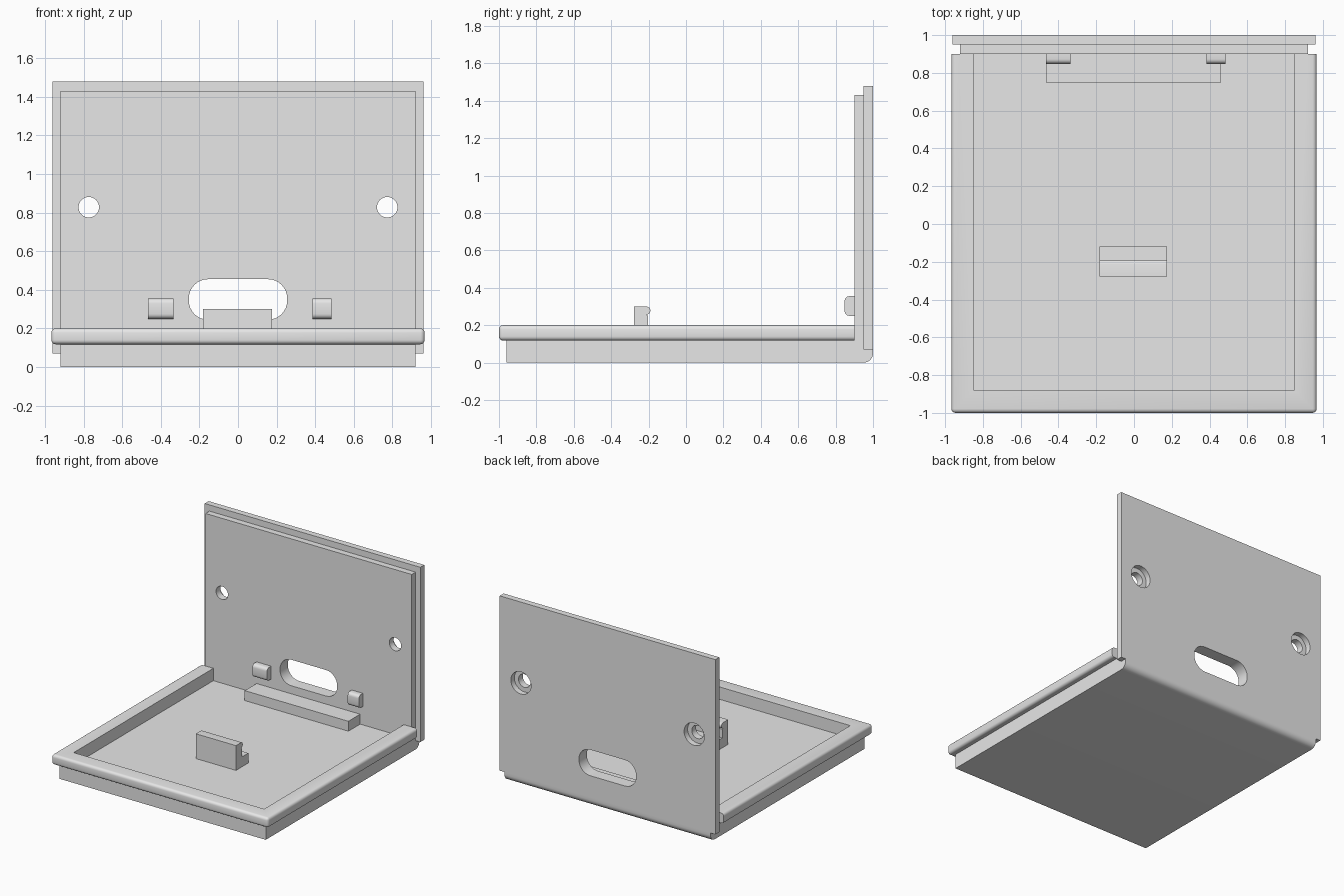
import bpy, bmesh, math

if "Cube" in bpy.data.objects:
    bpy.data.objects.remove(bpy.data.objects["Cube"])

plastic = bpy.data.materials.new("light_grey_plastic")
plastic.diffuse_color = (0.8, 0.8, 0.8, 1)
plastic.use_nodes = True
plastic.node_tree.nodes["Principled BSDF"].inputs["Base Color"].default_value = plastic.diffuse_color


def add_object(name, bm):
    bmesh.ops.recalc_face_normals(bm, faces=bm.faces[:])
    me = bpy.data.meshes.new(name)
    bm.to_mesh(me)
    bm.free()
    me.materials.append(plastic)
    ob = bpy.data.objects.new(name, me)
    bpy.context.collection.objects.link(ob)
    return ob


def box(name, x0, x1, y0, y1, z0, z1, bevel=0, rule=None, segments=4):
    """Box; edges whose midpoint passes the rule are rounded."""
    bm = bmesh.new()
    bmesh.ops.create_cube(bm, size=1)
    for v in bm.verts:
        v.co = ((x0 + x1) / 2 + v.co.x * (x1 - x0),
                (y0 + y1) / 2 + v.co.y * (y1 - y0),
                (z0 + z1) / 2 + v.co.z * (z1 - z0))
    if bevel:
        edges = [e for e in bm.edges if rule((e.verts[0].co + e.verts[1].co) / 2)]
        bmesh.ops.bevel(bm, geom=edges, offset=bevel, segments=segments,
                        profile=0.5, affect='EDGES')
    return add_object(name, bm)


def extrude(name, pts, to3d, offset):
    """Extrude a closed 2D outline along an offset vector."""
    bm = bmesh.new()
    face = bm.faces.new([bm.verts.new(to3d(a, b)) for a, b in pts])
    res = bmesh.ops.extrude_face_region(bm, geom=[face])
    verts = [g for g in res["geom"] if isinstance(g, bmesh.types.BMVert)]
    bmesh.ops.translate(bm, verts=verts, vec=offset)
    return add_object(name, bm)


def arc(cx, cz, r, a0, a1, n):
    return [(cx + r * math.cos(math.radians(a0 + (a1 - a0) * i / n)),
             cz + r * math.sin(math.radians(a0 + (a1 - a0) * i / n)))
            for i in range(n + 1)]


def combine(target, tool, operation):
    mod = target.modifiers.new("cut", 'BOOLEAN')
    mod.operation = operation
    mod.solver = 'EXACT'
    mod.object = tool
    bpy.context.view_layer.objects.active = target
    bpy.ops.object.modifier_apply(modifier=mod.name)
    bpy.data.objects.remove(tool, do_unlink=True)


def smooth(ob):
    bpy.ops.object.select_all(action='DESELECT')
    ob.select_set(True)
    bpy.context.view_layer.objects.active = ob
    bpy.ops.object.shade_smooth_by_angle(angle=math.radians(35))


# Tray: narrow base plus overhanging rounded rim, hollowed out
body = box("tray_and_back_panel", -0.92, 0.92, -0.96, 1.0, 0, 0.15, 0.05,
           lambda m: m.y > 0.99 and m.z < 0.01, 6)
rim = box("rim", -0.967, 0.967, -1.0, 0.9, 0.118, 0.2, 0.022,
          lambda m: m.y < 0.89)
combine(body, rim, 'UNION')
combine(body, box("cavity", -0.85, 0.85, -0.88, 0.9, 0.1, 0.4), 'DIFFERENCE')

# Upright back panel: inner plate and slightly larger outer plate
combine(body, box("inner_plate", -0.92, 0.92, 0.9, 0.97, 0.06, 1.43), 'UNION')
combine(body, box("outer_plate", -0.962, 0.962, 0.95, 1.0, 0.07, 1.48), 'UNION')

# Cable slot
r = 0.1
slot = (arc(0.155, 0.355, r, 0, 90, 8) + arc(-0.155, 0.355, r, 90, 180, 8)
        + arc(-0.155, 0.345, r, 180, 270, 8) + arc(0.155, 0.345, r, 270, 360, 8))
combine(body, extrude("slot", slot, lambda a, b: (a, 0.85, b), (0, 0.3, 0)),
        'DIFFERENCE')

# Screw holes with a wider recess at the back
for side in (-1, 1):
    for rad, y0 in ((0.053, 0.85), (0.09, 0.955)):
        ring = arc(side * 0.773, 0.828, rad, 0, 360, 32)[:-1]
        combine(body, extrude("hole", ring, lambda a, b: (a, y0, b), (0, 0.2, 0)),
                'DIFFERENCE')
smooth(body)

# Ledge on the tray floor in front of the panel
box("floor_ledge", -0.465, 0.46, 0.75, 0.902, 0.09, 0.18)

# Hooked clip standing in the tray, with a low foot behind it
hook = [(-0.277, 0.09), (-0.277, 0.3)] + arc(-0.212, 0.278, 0.022, 90, -90, 8) \
    + [(-0.203, 0.25), (-0.203, 0.18), (-0.12, 0.18), (-0.12, 0.09)]
smooth(extrude("hook_clip", hook, lambda a, b: (-0.182, a, b), (0.358, 0, 0)))

# Two rounded stop tabs on the panel
for name, x0, x1 in (("left_tab", -0.465, -0.335), ("right_tab", 0.385, 0.485)):
    smooth(box(name, x0, x1, 0.848, 0.905, 0.25, 0.355, 0.025,
               lambda m: m.y < 0.85 and abs(m.z - 0.3025) > 0.04))
